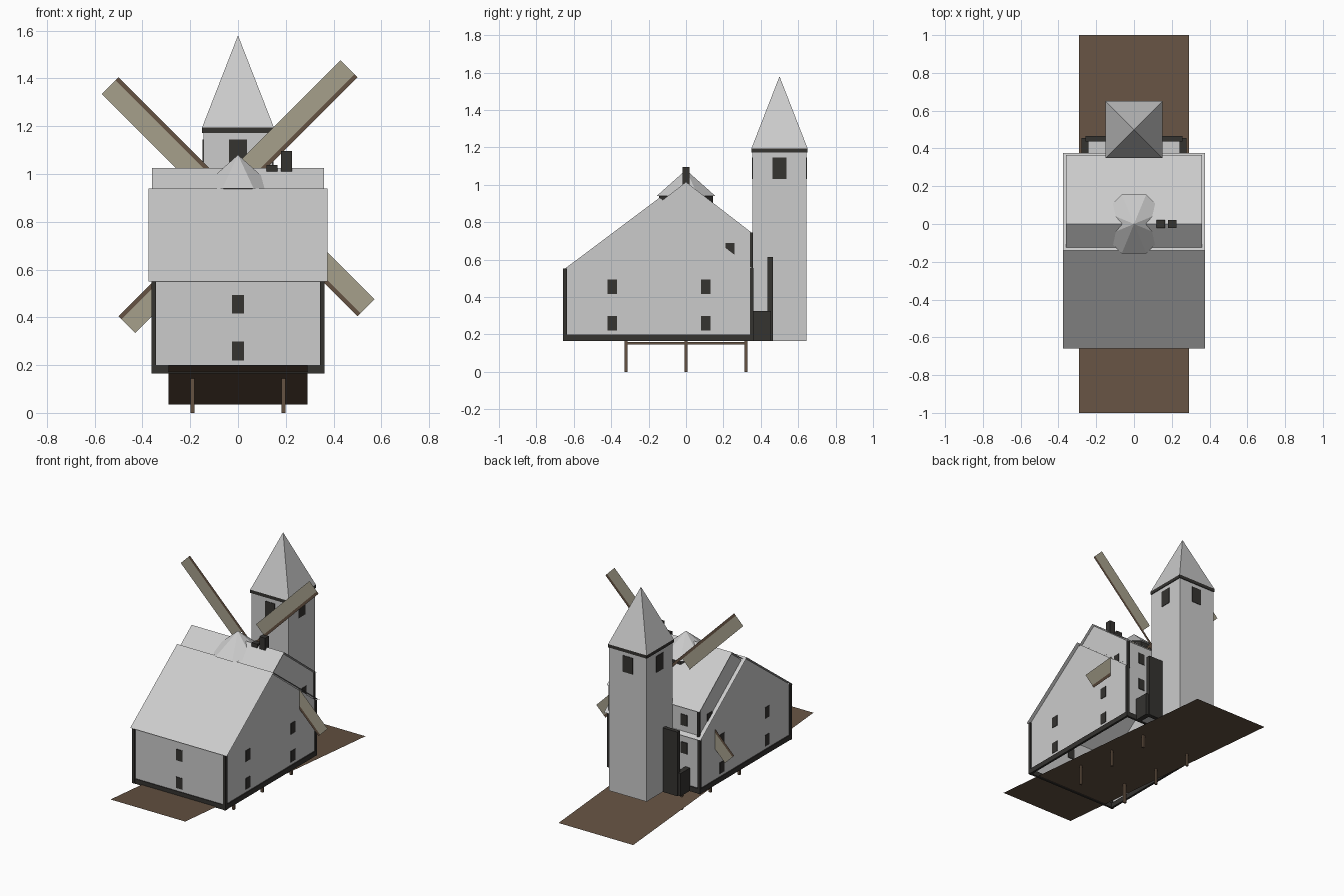
import bpy, math

if "Cube" in bpy.data.objects:
    bpy.data.objects.remove(bpy.data.objects["Cube"])


def material(name, rgb):
    m = bpy.data.materials.new(name)
    m.diffuse_color = (*rgb, 1)
    m.use_nodes = True
    m.node_tree.nodes["Principled BSDF"].inputs["Base Color"].default_value = m.diffuse_color
    return m


DARK = material("dark_timber", (0.035, 0.033, 0.03))
BROWN = material("brown_wood", (0.13, 0.085, 0.055))
CLOTH = material("sail_cloth", (0.38, 0.35, 0.26))


def mesh(name, verts, faces, mat=None):
    me = bpy.data.meshes.new(name)
    me.from_pydata(verts, [], faces)
    me.update()
    ob = bpy.data.objects.new(name, me)
    bpy.context.collection.objects.link(ob)
    if mat:
        me.materials.append(mat)
    return ob


def box(name, x, y, z, mat=None):
    """Box from (min, max) pairs."""
    v = [(a, b, c) for c in z for b in y for a in x]
    f = [(0, 2, 3, 1), (4, 5, 7, 6), (0, 1, 5, 4), (2, 6, 7, 3), (0, 4, 6, 2), (1, 3, 7, 5)]
    return mesh(name, v, f, mat)


def sheet(name, yz, hx, mat=None, caps=False):
    """Open y-z profile swept across x, with optional gable ends."""
    n = len(yz)
    v = [(-hx, *p) for p in yz] + [(hx, *p) for p in yz]
    f = [(i, i + n, i + n + 1, i + 1) for i in range(n - 1)]
    if caps:
        f += [tuple(range(n)), tuple(reversed(range(n, 2 * n)))]
    return mesh(name, v, f, mat)


def cone(name, n, r1, r2, z1, z2, y=0.0, turn=0.0, mat=None):
    bpy.ops.mesh.primitive_cone_add(vertices=n, radius1=r1, radius2=r2, depth=z2 - z1,
                                    location=(0, y, (z1 + z2) / 2), rotation=(0, 0, turn))
    ob = bpy.context.object
    ob.name = name
    if mat:
        ob.data.materials.append(mat)
    return ob


# sloping ground board, posts and bearers
sheet("ground_board", [(-1, 0.20), (1, 0.035)], 0.29, BROWN)
for s in (-1, 1):
    x = (s * 0.19 - 0.008, s * 0.19 + 0.008)
    for y in (-0.32, 0, 0.32):
        box("post", x, (y - 0.008, y + 0.008), (0, 0.165), BROWN)
    box("bearer", x, (-0.328, 0.328), (0.145, 0.16), BROWN)

# main house and taller rear bay, open underneath
sheet("house_walls", [(-0.65, 0.165), (-0.65, 0.55), (-0.14, 0.932), (0.349, 0.557), (0.349, 0.165)],
      0.353, caps=True)
sheet("house_roof", [(-0.66, 0.55), (-0.14, 0.94), (0.375, 0.55)], 0.375)
sheet("rear_bay_walls", [(-0.14, 0.54), (-0.14, 0.907), (0, 1.015), (0.35, 0.745), (0.35, 0.54)],
      0.347, caps=True)
sheet("rear_bay_roof", [(-0.14, 0.918), (0, 1.025), (0.365, 0.742)], 0.36)

# dark sill and corner posts
for y in (-0.655, 0.342):
    box("sill_cross", (-0.358, 0.358), (y, y + 0.015), (0.165, 0.2), DARK)
for s in (-1, 1):
    out = sorted((s * 0.345, s * 0.36))
    box("sill_side", out, (-0.655, 0.357), (0.165, 0.2), DARK)
    box("corner_front", sorted((s * 0.343, s * 0.363)), (-0.657, -0.637), (0.165, 0.552), DARK)
    box("corner_back", sorted((s * 0.341, s * 0.361)), (0.343, 0.36), (0.165, 0.555), DARK)
    box("corner_bay", sorted((s * 0.335, s * 0.353)), (0.343, 0.358), (0.54, 0.745), DARK)

# windows: rows repeat at a constant spacing
ROWS = [(0.22, 0.298), (0.415, 0.493), (0.61, 0.688)]
for z in ROWS[:2]:
    box("window_front", (-0.025, 0.025), (-0.654, -0.645), z, DARK)
    for s in (-1, 1):
        for y in (-0.395, 0.105):
            box("window_side", sorted((s * 0.347, s * 0.356)), (y - 0.025, y + 0.025), z, DARK)
for s in (-1, 1):
    box("window_bay", sorted((s * 0.34, s * 0.351)), (0.21, 0.26), ROWS[2], DARK)
    for z in ROWS:
        box("window_back", (s * 0.23 - 0.025, s * 0.23 + 0.025), (0.345, 0.354), z, DARK)

# chimneys
box("chimney_tall", (0.18, 0.225), (-0.02, 0.02), (0.99, 1.095), DARK)
box("chimney_short", (0.12, 0.165), (-0.02, 0.02), (0.99, 1.037), DARK)

# mill cap poking through the roof
cone("mill_drum", 8, 0.165, 0.155, 0.75, 0.94, turn=math.pi / 8, mat=DARK)
cone("mill_cap", 8, 0.17, 0, 0.94, 1.08, turn=math.pi / 8)

# four flat sails in one upright plane behind the cap
for k in range(4):
    a = math.radians(45 + 90 * k)

    def strip(name, r, w, mat):
        pts = [(r[0], w[0]), (r[1], w[0]), (r[1], w[1]), (r[0], w[1])]
        v = [(p * math.cos(a) - q * math.sin(a), 0.18, 0.905 + p * math.sin(a) + q * math.cos(a))
             for p, q in pts]
        mesh(name, v, [(0, 1, 2, 3)], mat)

    strip("sail_spar", (0, 0.707), (0, 0.018), BROWN)
    strip("sail_cloth", (0.12, 0.707), (0.018, 0.1), CLOTH)

# square tower with pyramid roof
TY = 0.5
box("tower_walls", (-0.145, 0.145), (TY - 0.145, TY + 0.145), (0.165, 1.18))
box("tower_cornice", (-0.15, 0.15), (TY - 0.15, TY + 0.15), (1.172, 1.195), DARK)
cone("tower_roof", 4, 0.15 * math.sqrt(2), 0, 1.195, 1.58, TY, math.pi / 4)
for s in (-1, 1):
    d = sorted((s * 0.14, s * 0.148))
    box("tower_window_x", d, (TY - 0.038, TY + 0.038), (1.03, 1.145), DARK)
    box("tower_window_y", (-0.038, 0.038), [TY + e for e in d], (1.03, 1.145), DARK)

# small yard between house and tower
sheet("yard_floor", [(0.35, 0.17), (0.45, 0.17)], 0.25)
for s in (-1, 1):
    box("yard_screen", sorted((s * 0.14, s * 0.258)), (0.437, 0.465), (0.165, 0.615), DARK)
    box("yard_side_wall", sorted((s * 0.24, s * 0.277)), (0.35, 0.455), (0.165, 0.325), DARK)
